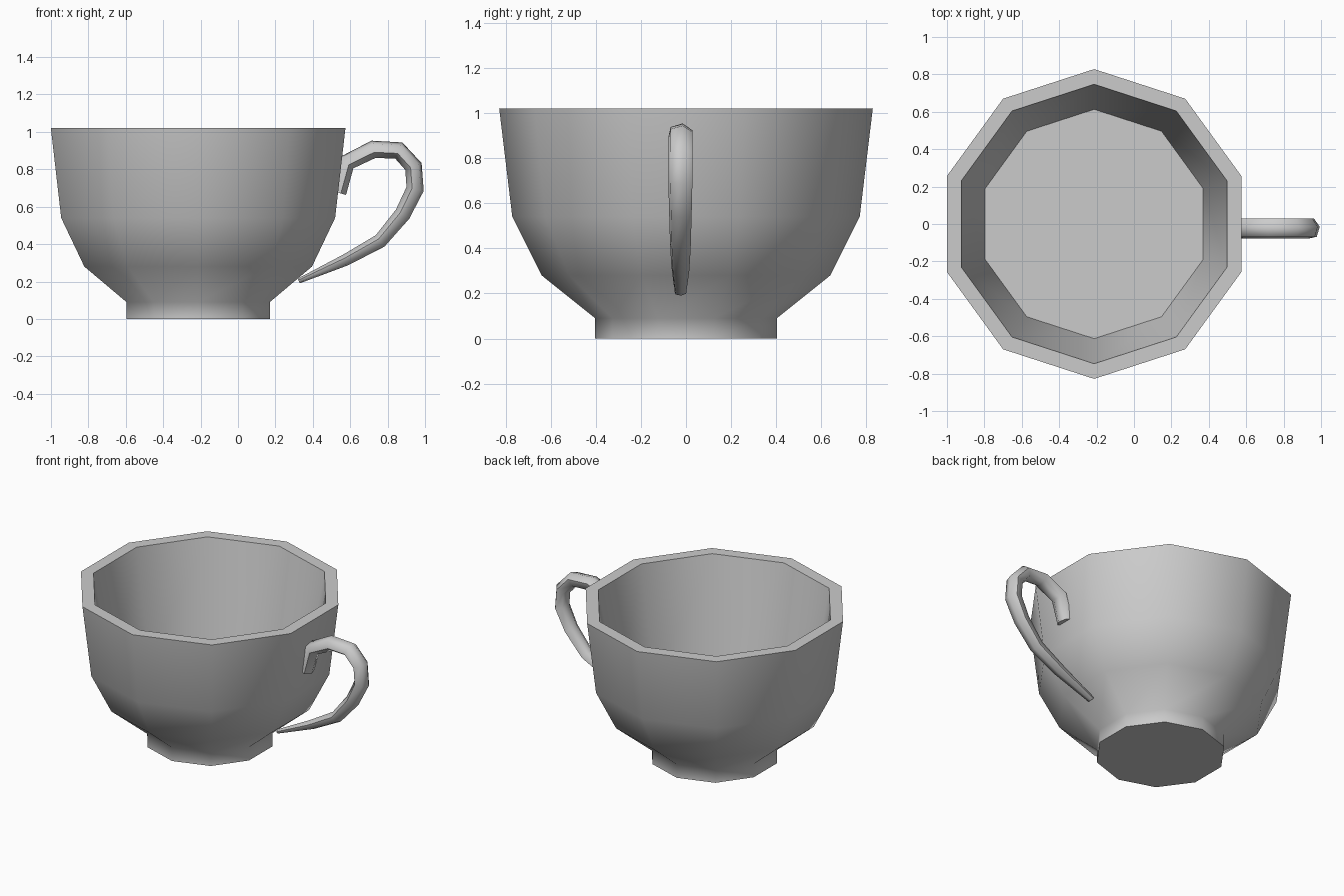
import bpy, bmesh
from math import sin, cos, pi, radians
from mathutils import Vector

cube = bpy.data.objects.get("Cube")
if cube:
    bpy.data.objects.remove(cube, do_unlink=True)

grey = bpy.data.materials.new("plain_grey")
grey.use_nodes = True
grey.diffuse_color = (0.6, 0.6, 0.6, 1)
grey.node_tree.nodes["Principled BSDF"].inputs["Base Color"].default_value = (0.6, 0.6, 0.6, 1)


def loft(name, rings, angle):
    """Bridge equal rings of points, cap both ends and shade by angle."""
    bm = bmesh.new()
    loops = [[bm.verts.new(p) for p in ring] for ring in rings]
    n = len(loops[0])
    for a, b in zip(loops, loops[1:]):
        for i in range(n):
            j = (i + 1) % n
            bm.faces.new((a[i], a[j], b[j], b[i]))
    bm.faces.new(loops[0][::-1])
    bm.faces.new(loops[-1])
    bmesh.ops.recalc_face_normals(bm, faces=bm.faces)
    mesh = bpy.data.meshes.new(name)
    bm.to_mesh(mesh)
    bm.free()
    mesh.materials.append(grey)
    obj = bpy.data.objects.new(name, mesh)
    bpy.context.collection.objects.link(obj)
    bpy.ops.object.select_all(action="DESELECT")
    obj.select_set(True)
    bpy.context.view_layer.objects.active = obj
    bpy.ops.object.shade_smooth_by_angle(angle=radians(angle))
    return obj


# Ten-sided bowl: foot, outer wall, rim, then down the inner wall to the floor
SIDES, CENTRE_X = 10, -0.213
profile = [(0.403, 0), (0.403, 0.09), (0.64, 0.28), (0.77, 0.54),
           (0.828, 1.02), (0.747, 1.02), (0.613, 0.3)]
bowl_rings = []
for r, z in profile:
    turns = [pi / 2 + 2 * pi * i / SIDES for i in range(SIDES)]
    bowl_rings.append([(CENTRE_X + r * cos(t), r * sin(t), z) for t in turns])
loft("cup_bowl", bowl_rings, 60)

# Hooked handle: x, z and in-plane radius along the path, thinning to the tail
path = [(0.535, 0.675, 0.045), (0.58, 0.835, 0.048), (0.725, 0.907, 0.048),
        (0.86, 0.9, 0.048), (0.938, 0.815, 0.048), (0.947, 0.695, 0.048),
        (0.88, 0.56, 0.044), (0.76, 0.417, 0.039), (0.575, 0.315, 0.032),
        (0.325, 0.203, 0.014)]
points = [Vector((x, -0.025, z)) for x, z, r in path]
side = Vector((0, 1, 0))
handle_rings = []
for i, p in enumerate(points):
    along = points[min(i + 1, len(points) - 1)] - points[max(i - 1, 0)]
    out = along.normalized().cross(side)
    r = path[i][2]
    wide = 0.015 + r * 0.87
    turns = [radians(20) + 2 * pi * k / 6 for k in range(6)]
    handle_rings.append([p + side * wide * cos(t) + out * r * sin(t) for t in turns])
loft("cup_handle", handle_rings, 65)
